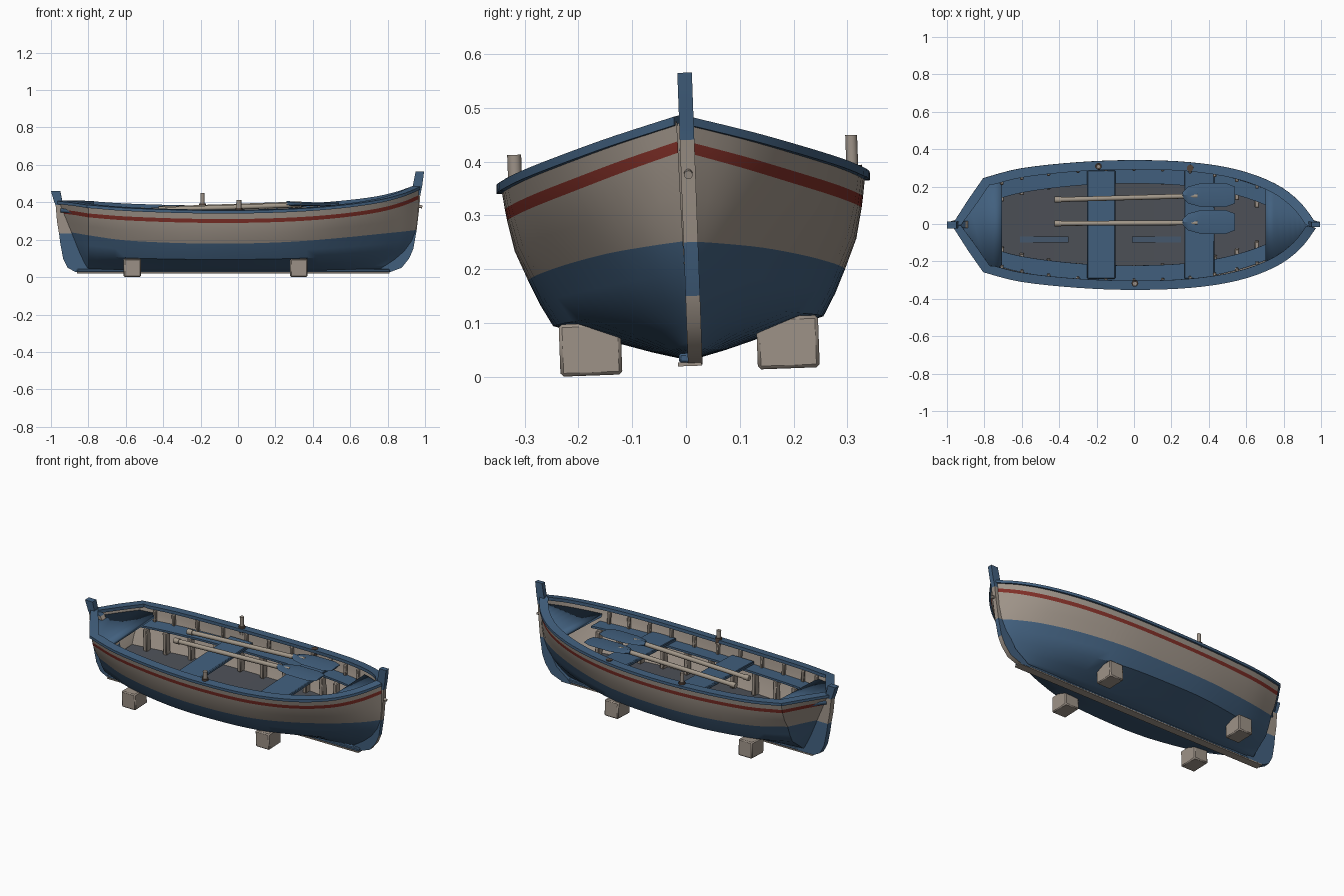
import bpy, bmesh, math
from mathutils import Vector, Matrix

if "Cube" in bpy.data.objects:
    bpy.data.objects.remove(bpy.data.objects["Cube"], do_unlink=True)


def material(name, rgb):
    m = bpy.data.materials.new(name)
    m.use_nodes = True
    m.diffuse_color = (*rgb, 1)
    m.node_tree.nodes["Principled BSDF"].inputs["Base Color"].default_value = (*rgb, 1)
    return m


BLUE = material("faded blue", (0.054, 0.117, 0.21))
CREAM = material("weathered cream", (0.34, 0.29, 0.245))
RED = material("stripe red", (0.21, 0.028, 0.02))
GREY = material("floor grey", (0.075, 0.082, 0.097))
WORN = material("worn floor blue", (0.062, 0.1, 0.155))
RUST = material("rusty brown", (0.09, 0.06, 0.045))
WOOD = material("oar wood", (0.36, 0.31, 0.25))


def finish(name, bm, mats, mirror=False, recalc=True):
    if recalc:
        bmesh.ops.recalc_face_normals(bm, faces=bm.faces)
    me = bpy.data.meshes.new(name)
    bm.to_mesh(me)
    bm.free()
    for m in mats:
        me.materials.append(m)
    ob = bpy.data.objects.new(name, me)
    bpy.context.collection.objects.link(ob)
    if mirror:
        mod = ob.modifiers.new("mirror", "MIRROR")
        mod.use_axis = (False, True, False)
        mod.merge_threshold = 0.0005
    return ob


def loft(name, sections, mats, rule=None, closed=False, mirror=False, flip=False):
    """Skin a list of equal sections; rule(i, j, centre) picks the colour."""
    bm = bmesh.new()
    grid = [[bm.verts.new(p) for p in sec] for sec in sections]
    n = len(grid[0])
    for i in range(len(grid) - 1):
        for j in range(n if closed else n - 1):
            k = (j + 1) % n
            quad = [grid[i][j], grid[i + 1][j], grid[i + 1][k], grid[i][k]]
            f = bm.faces.new(quad[::-1] if flip else quad)
            if rule:
                f.material_index = rule(i, j, f.calc_center_median())
    if closed:
        bm.faces.new(grid[0])
        f = bm.faces.new(grid[-1])
        f.material_index = rule(len(grid), 0, f.calc_center_median()) if rule else 0
    return finish(name, bm, mats, mirror, recalc=closed)


def box(name, lo, hi, mat, mirror=False, bevel=0.004):
    bm = bmesh.new()
    bmesh.ops.create_cube(bm, size=1)
    for v in bm.verts:
        v.co = [(a + b) / 2 + c * (b - a) for a, b, c in zip(lo, hi, v.co)]
    ob = finish(name, bm, [mat], mirror)
    if bevel:
        ob.modifiers.new("bevel", "BEVEL").width = bevel
    return ob


def rod(name, a, b, r, mat):
    a, b = Vector(a), Vector(b)
    bm = bmesh.new()
    bmesh.ops.create_cone(bm, cap_ends=True, segments=12, radius1=r, radius2=r, depth=(b - a).length)
    ob = finish(name, bm, [mat])
    ob.location = (a + b) / 2
    ob.rotation_euler = (b - a).to_track_quat("Z", "Y").to_euler()


# Stations: x, half breadth, keel z, waterline z, sheer z, fineness
KEYS = [Vector(k) for k in (
    (-.96, .005, .04, .24, .398, .7), (-.88, .13, .04, .235, .394, .6),
    (-.80, .245, .035, .23, .386, .45), (-.6, .295, .03, .205, .372, .2),
    (-.3, .327, .03, .192, .362, 0), (0, .338, .03, .19, .36, 0),
    (.3, .327, .03, .2, .368, .08), (.55, .288, .03, .218, .386, .35),
    (.75, .215, .035, .235, .412, .65), (.88, .12, .04, .245, .443, .9),
    (.965, .008, .045, .252, .475, 1))]


def stations(steps=4):
    out = KEYS[:2]
    for i in range(2, len(KEYS) - 1):
        p1, p2 = KEYS[i], KEYS[i + 1]
        p0 = KEYS[i - 1] if i > 2 else 2 * p1 - p2
        p3 = KEYS[min(i + 2, len(KEYS) - 1)]
        for s in range(steps):
            t = s / steps
            out.append(.5 * (2 * p1 + (p2 - p0) * t + (2 * p0 - 5 * p1 + 4 * p2 - p3) * t ** 2
                             + (3 * p1 - p0 - 3 * p2 + p3) * t ** 3))
    return out + [KEYS[-1]]


ST = stations()
FULL = (0, .2, .43, .74, .81, .87, .94, .975, .985, 1)
FINE = (0, .06, .12, .25, .42, .55, .75, .9, .94, 1)
RISE = (0, .11, .26, .46, .72, 1)


def section(st, inset=0):
    x, b, k, w, s, m = st
    zs = [k + (w - k) * r for r in RISE] + [(w + s - .058) / 2, s - .058, s - .037, s]
    pts = []
    for z, f, g in zip(zs, FULL, FINE):
        t = (z - k) / (s - k)
        rake = .2 * (1 - t) ** 4 * max(0, (x - .5) / .465) ** 2   # raked bow
        tuck = max(0, -.8 - x) * .9 * (1 - t)                     # transom tuck
        y = b * (f + (g - f) * m)
        pts.append(Vector((x - rake + tuck, max(0, y - inset), z + inset * .3 * (1 - t))))
    return pts


def breadth(st, z):
    """Half breadth of the inner planking at a height."""
    pts = section(st, .02)
    for p, q in zip(pts, pts[1:]):
        if p.z <= z <= q.z:
            return p.lerp(q, (z - p.z) / (q.z - p.z)).y
    return pts[-1].y


# Hull skin, with blue bottom and a red sheer stripe
loft("hull", [section(s) for s in ST], [BLUE, CREAM, RED],
     lambda i, j, c: 0 if j < 5 else 2 if j == 7 else 1, mirror=True, flip=True)
inner = [section(s, .02) for s in ST]
loft("inner_planking", inner, [CREAM], mirror=True)


# Gunwale cap along the sheer
def edge_at(i, off):
    """Point on the sheer line moved inboard by off, in plan."""
    a, b = ST[max(i - 1, 0)], ST[min(i + 1, len(ST) - 1)]
    d = Vector((b[0] - a[0], b[1] - a[1])).normalized()
    return ST[i][0] + d.y * off, max(0, ST[i][1] - d.x * off)


rail = []
for i, s in enumerate(ST):
    (xa, ya), (xb, yb) = edge_at(i, -.009), edge_at(i, .04)
    rail.append([(xa, ya, s[4] - .007), (xa, ya, s[4] + .009), (xb, yb, s[4] + .012), (xb, yb, s[4] - .007)])
loft("gunwale", rail, [BLUE], closed=True, mirror=True)

# Side ledges, running between the end decks
ledge = []
for s in ST:
    if -.78 < s[0] < .74:
        z = s[4] - .07
        y = breadth(s, z - .012)
        ledge.append([(s[0], y, z - .012), (s[0], y, z), (s[0], y - .085, z), (s[0], y - .085, z - .012)])
loft("side_ledge", ledge, [BLUE], closed=True, mirror=True)


# Floor and end decks
def deck(name, pts, mat):
    return loft(name, [[(x, -y, z), (x, y, z)] for x, y, z in pts], [mat], flip=True)


deck("floor", [p[4] for p in inner if -.81 < p[4].x < .8], GREY)
for name, lo, hi in (("stern_deck", -2, -.69), ("bow_deck", .675, 2)):
    ob = deck(name, [(s[0], max(.001, breadth(s, s[4] - .05)), s[4] - .05)
                     for s in ST if lo < s[0] < hi], BLUE)
    ob.modifiers.new("thickness", "SOLIDIFY").thickness = .02
for x, z in ((-.48, .165), (.12, .159)):
    box("floor_paint_streak", (x - .13, -.1, z - .008), (x + .13, -.07, z), WORN, bevel=0)

# Benches
for name, x0, x1 in (("rear_bench", -.25, -.1), ("front_bench", .27, .43)):
    box(name, (x0, -.29, .295), (x1, .29, .315), BLUE)

# Ribs above the ledge and knees beneath it
for i, s in enumerate(ST):
    if -.75 < s[0] < .66 and i % 2 == 0:
        x, top, low = s[0], s[4], s[4] - .075
        y = breadth(s, low)
        box("rib", (x - .009, y - .016, low), (x + .009, y + .004, top - .005), CREAM, True)
        y = breadth(s, .175)
        box("knee", (x - .012, y - .045, .15), (x + .012, y - .004, low - .005), CREAM, True)


# Stem and rudder built from levels of outer x, inner x, z
def post(name, levels, half, rule, y):
    secs = [[(a, y - half, z), (a, y + half, z), (b, y + half, z), (b, y - half, z)]
            for a, b, z in levels]
    loft(name, secs, [BLUE, CREAM], rule, closed=True)


post("stem", [(.80, .74, .022), (.875, .77, .05), (.915, .84, .1), (.937, .87, .15), (.955, .9, .25),
              (.968, .92, .36), (.975, .93, .44), (.985, .935, .49), (.995, .95, .565)], .0135,
     lambda i, j, c: 1 if .25 < c.z < .44 or (c.z < .15 and j == 0) else 0, .01)
post("rudder", [(-.87, -.76, .028), (-.91, -.76, .05), (-.935, -.77, .1), (-.95, -.79, .18),
                (-.957, -.8, .235), (-.968, -.85, .3), (-.975, -.9, .385), (-.985, -.94, .41),
                (-1.0, -.95, .46)], .018,
     lambda i, j, c: 1 if .235 < c.z < .385 else 0, .003)
box("keel", (-.86, -.02, .026), (.81, .02, .044), BLUE)
box("keel_shoe", (-.86, -.022, .02), (.81, .022, .027), CREAM, bevel=0)

# Support blocks
for x in (-.565, .325):
    box("support_block", (x - .046, .126, .009), (x + .046, .241, .106), CREAM, True, .006)

# Oars
for y0, y1 in ((.135, .157), (.008, .013)):
    a, b = Vector((-.42, y0, .36)), Vector((.34, y1, .386))
    rod("oar_shaft", a, b, .013, WOOD)
    rod("oar_grip", a - Vector((.004, 0, 0)), a + Vector((.03, 0, .001)), .016, WOOD)
    secs = []
    for x, w, h in ((.26, .016, .014), (.29, .045, .012), (.36, .064, .008), (.49, .064, .006), (.54, .045, .005)):
        c = Vector((x, y1 + .004, .387))
        secs.append([c + Vector(d) for d in ((0, -w, 0), (0, 0, -h), (0, w, 0), (0, 0, h))])
    loft("oar_blade", secs, [BLUE], closed=True)

# Thole pins, sockets and small fittings
rod("left_thole_pin", (-.19, .315, .33), (-.19, .315, .438), .011, CREAM)
rod("right_thole_pin", (.005, -.312, .33), (.005, -.312, .424), .013, CREAM)
for x, y in ((-.19, .315), (.3, .305), (.005, -.312)):
    rod("pin_socket", (x, y, .345), (x, y, .382), .018, RUST)
rod("bow_eye", (.96, .01, .38), (.985, .01, .375), .008, CREAM)
rod("stern_eye", (-.9, 0, .33), (-.9, 0, .362), .013, RUST)

# Heel the resting boat slightly to one side, then shade
pivot = Matrix.Translation((0, 0, .22))
heel = pivot @ Matrix.Rotation(math.radians(2.1), 4, "X") @ pivot.inverted()
for ob in bpy.context.scene.objects:
    ob.select_set(ob.type == "MESH")
    if ob.type == "MESH":
        ob.matrix_basis = heel @ ob.matrix_basis
        bpy.context.view_layer.objects.active = ob
bpy.ops.object.shade_smooth_by_angle(angle=math.radians(35))
